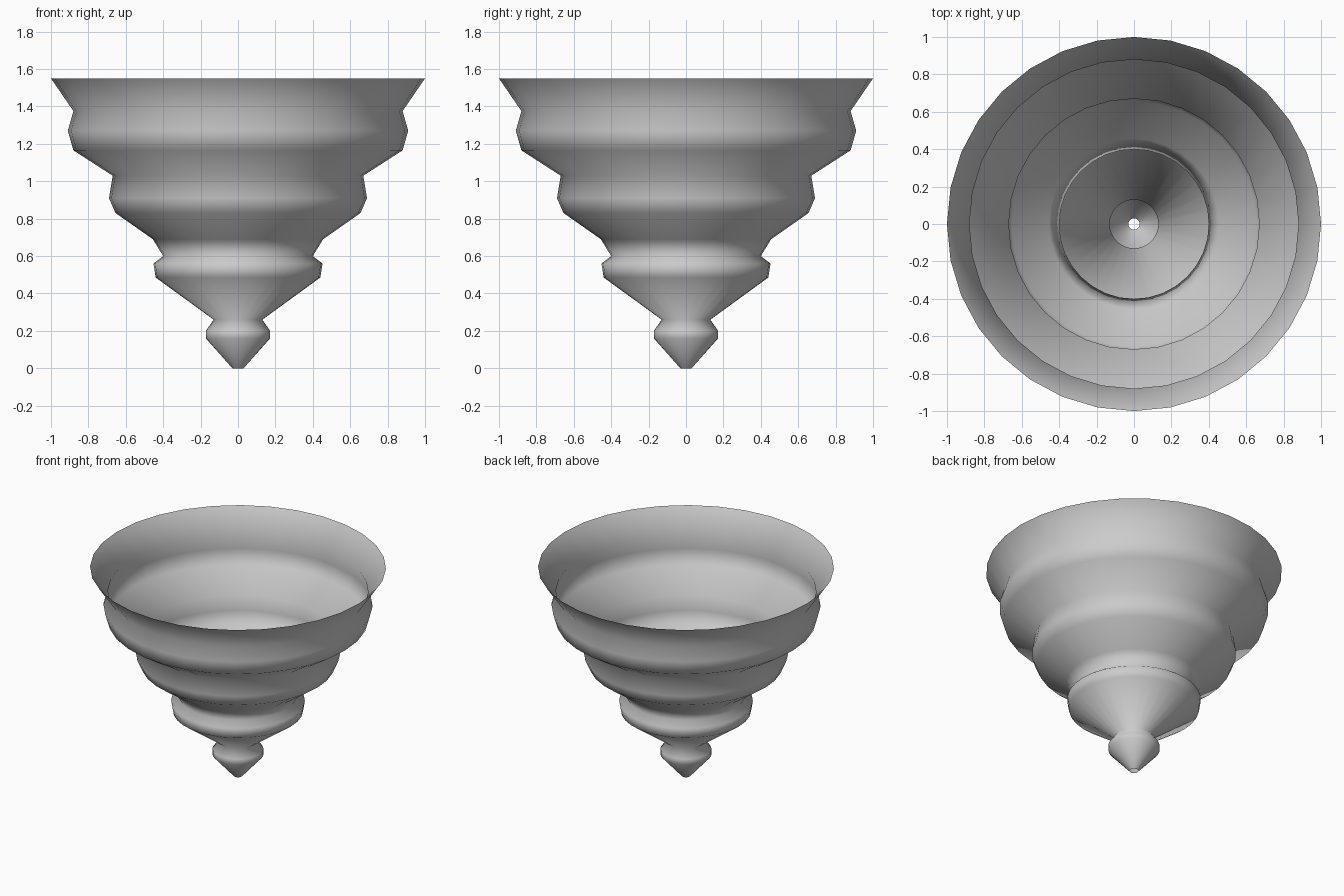
import bpy
import bmesh
from math import tau

cube = bpy.data.objects.get("Cube")
if cube:
    bpy.data.objects.remove(cube, do_unlink=True)

SEGMENTS = 32

# Plain grey finish
grey = bpy.data.materials.new("plain_grey")
grey.use_nodes = True
colour = (0.6, 0.6, 0.6, 1.0)
grey.diffuse_color = colour
grey.node_tree.nodes["Principled BSDF"].inputs["Base Color"].default_value = colour

# Half profile (radius, height) from the pointed finial up to the open rim
profile = [
    (0.03, 0.0), (0.172, 0.16), (0.172, 0.20), (0.13, 0.26),   # finial
    (0.44, 0.485), (0.452, 0.56), (0.40, 0.60),                # lower tier
    (0.455, 0.69), (0.655, 0.83), (0.69, 0.91), (0.67, 1.03),  # middle tier
    (0.88, 1.165), (0.91, 1.27), (0.88, 1.375), (1.0, 1.55),   # upper tier, rim
]

# Tiered bowl: an open, thin shell turned around the z axis
bm = bmesh.new()
verts = [bm.verts.new((r, 0, z)) for r, z in profile]
edges = [bm.edges.new(pair) for pair in zip(verts, verts[1:])]
bmesh.ops.spin(bm, geom=verts + edges, cent=(0, 0, 0), axis=(0, 0, 1),
               angle=tau, steps=SEGMENTS, use_merge=False)
bmesh.ops.remove_doubles(bm, verts=bm.verts, dist=0.0005)
bmesh.ops.recalc_face_normals(bm, faces=bm.faces)

# Make the outer side the front of the shell
bm.faces.ensure_lookup_table()
rim_face = max(bm.faces, key=lambda f: f.calc_center_median().z)
centre = rim_face.calc_center_median()
if rim_face.normal.x * centre.x + rim_face.normal.y * centre.y < 0:
    bmesh.ops.reverse_faces(bm, faces=bm.faces)
for face in bm.faces:
    face.smooth = True

mesh = bpy.data.meshes.new("tiered_bowl")
bm.to_mesh(mesh)
bm.free()
mesh.materials.append(grey)
bowl = bpy.data.objects.new("tiered_bowl", mesh)
bpy.context.collection.objects.link(bowl)
